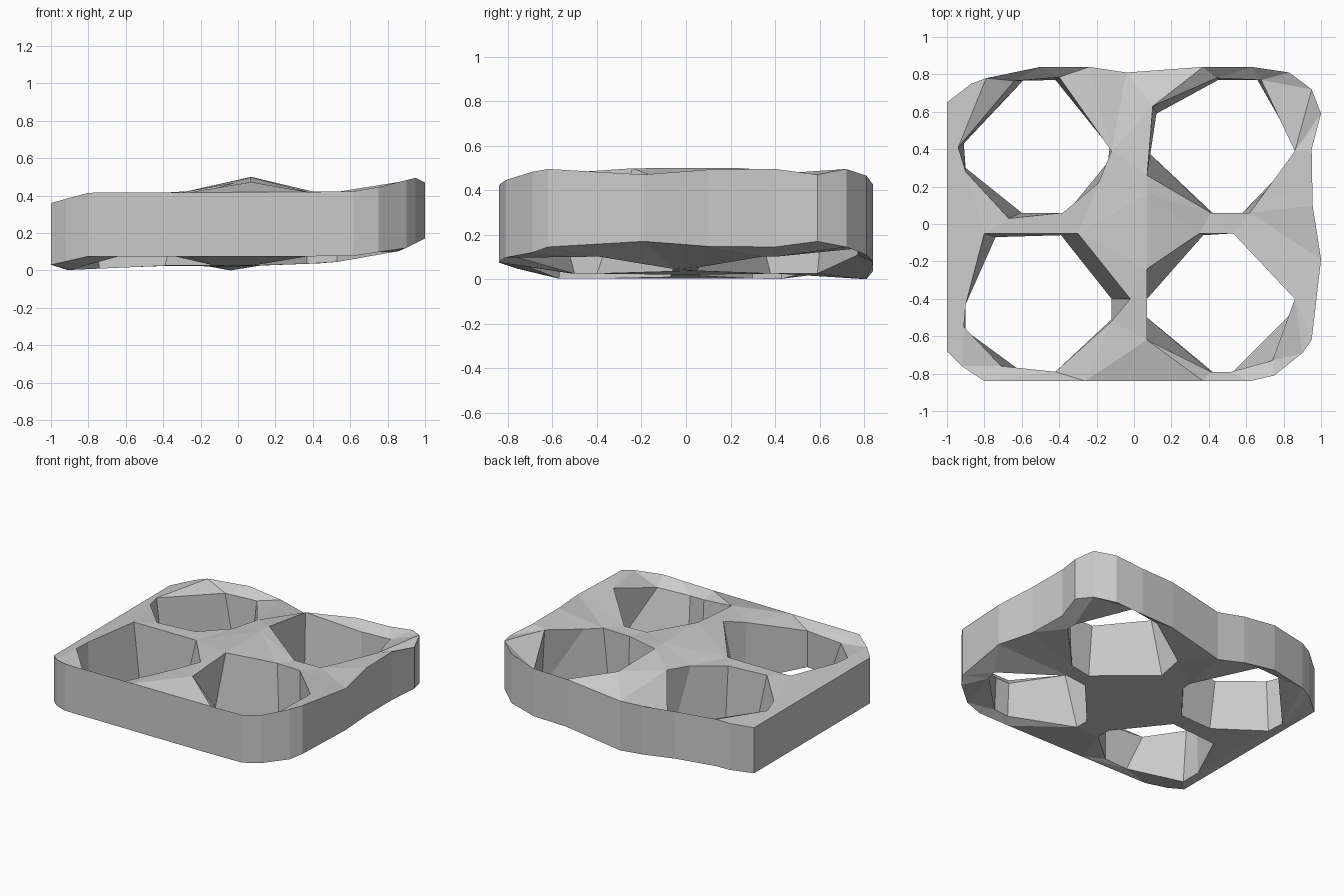
import bpy, bmesh
from mathutils import Vector
from mathutils.geometry import delaunay_2d_cdt

if "Cube" in bpy.data.objects:
    bpy.data.objects.remove(bpy.data.objects["Cube"])


def interp(x, table):
    """Piecewise linear lookup."""
    if x <= table[0][0]:
        return table[0][1]
    for (x0, z0), (x1, z1) in zip(table, table[1:]):
        if x <= x1:
            return z0 + (z1 - z0) * (x - x0) / (x1 - x0)
    return table[-1][1]


# Heights of the slab: curled up on the right, raised over the middle rib
TOP = [(-1, .36), (-.8, .415), (.6, .42), (.75, .445), (.95, .495), (1, .47)]
LOW_OUTER = [(-1, .03), (-.8, .075), (.6, .075), (.9, .12), (.95, .145), (1, .17)]
LOW_INNER = [(-.95, .0), (-.4, .025), (.1, .025), (.5, .04), (.9, .11)]


def back_dip(x, y):
    return max(0, 1 - abs(x + .04) / .42) if y > .7 else 0


def top_z(x, y, outer):
    z = interp(x, TOP)
    if outer:
        return z - .06 * back_dip(x, y)
    if abs(y) > .7:  # thin front and back rims slope down into the holes
        return z - .06
    rib = max(0, 1 - abs(x - .07) / .3)
    return z + .08 * rib * min(1, max(.55, 1.3 - abs(y)))


def low_z(x, y, outer):
    if outer:
        return interp(x, LOW_OUTER) - .075 * back_dip(x, y)
    return interp(x, LOW_INNER) + (.07 if abs(y) > .7 else 0)


# Outer edge, clockwise from the left back corner
outline = [(-1, .65), (-.87, .75), (-.79, .78), (-.5, .84), (-.24, .84), (-.04, .81),
           (.37, .84), (.63, .84), (.83, .81), (.95, .72), (1, .59), (.95, .4), (.955, .1),
           (1, -.19), (.95, -.62), (.9, -.69), (.75, -.81), (.62, -.84), (.37, -.84),
           (-.26, -.84), (-.8, -.84), (-.92, -.76), (-1, -.68)]

# Each hole: upper rim and lower rim, clockwise
back_left = ([(-.9, .28), (-.94, .41), (-.64, .765), (-.4, .785), (-.12, .39), (-.19, .22), (-.38, .06), (-.67, .03)],
             [(-.9, .3), (-.91, .43), (-.59, .77), (-.42, .77), (-.13, .41), (-.14, .33), (-.36, .06), (-.6, .06)])
back_right = ([(.07, .26), (.1, .63), (.44, .78), (.68, .77), (.86, .39), (.7, .17), (.62, .06), (.41, .06)],
              [(.08, .38), (.12, .59), (.45, .77), (.66, .77), (.86, .42), (.86, .35), (.58, .06), (.43, .05)])
front_left = ([(-.91, -.55), (-.9, -.43), (-.8, -.05), (-.3, -.05), (-.02, -.4), (-.12, -.52), (-.42, -.79), (-.71, -.76)],
              [(-.9, -.57), (-.9, -.42), (-.74, -.07), (-.39, -.06), (-.12, -.4), (-.12, -.51), (-.42, -.79), (-.6, -.79)])
front_right = ([(.07, -.62), (.07, -.24), (.35, -.05), (.53, -.05), (.86, -.4), (.74, -.73), (.52, -.79), (.41, -.79)],
               [(.07, -.5), (.07, -.4), (.37, -.06), (.53, -.05), (.86, -.4), (.84, -.48), (.53, -.79), (.42, -.79)])
holes = [back_left, back_right, front_left, front_right]

bm = bmesh.new()


def in_material(p, rings):
    """Even-odd test: inside the outline and outside every hole."""
    inside = False
    for ring in rings:
        for (x0, y0), (x1, y1) in zip(ring, ring[1:] + ring[:1]):
            if (y0 > p.y) != (y1 > p.y) and p.x < x0 + (x1 - x0) * (p.y - y0) / (y1 - y0):
                inside = not inside
    return inside


def build_face(rings, height, peak):
    """Triangulate the outline minus the holes and return its rings of vertices."""
    pts, edges, verts, loops = [], [], [], []
    for i, ring in enumerate(rings):
        n0, n = len(pts), len(ring)
        loop = [bm.verts.new((x, y, height(x, y, i == 0))) for x, y in ring]
        loops.append(loop)
        verts += loop
        pts += [Vector(p) for p in ring]
        edges += [(n0 + k, n0 + (k + 1) % n) for k in range(n)]
    pts.append(Vector(peak[:2]))
    verts.append(bm.verts.new(peak))
    res = delaunay_2d_cdt(pts, edges, [], 0, 1e-5)
    # Look the vertices up by position
    found = [min(range(len(pts)), key=lambda i: (pts[i] - v).length) for v in res[0]]
    for f in res[2]:
        ids = [found[k] for k in f]
        centre = sum((pts[i] for i in ids), Vector((0, 0))) / len(ids)
        if len(set(ids)) == 3 and in_material(centre, rings):
            tri = [verts[i] for i in ids]
            if not bm.faces.get(tri):
                bm.faces.new(tri)
    return loops


# Upper and lower faces
upper = build_face([outline] + [h[0] for h in holes], top_z, (.07, .16, .5))
lower = build_face([outline] + [h[1] for h in holes], low_z, (-.03, 0, .02))

# Outer wall and hole walls
for a, b in zip(upper, lower):
    for k in range(len(a)):
        j = (k + 1) % len(a)
        bm.faces.new((a[k], a[j], b[j], b[k]))

bmesh.ops.recalc_face_normals(bm, faces=bm.faces)
mesh = bpy.data.meshes.new("four_hole_slab")
bm.to_mesh(mesh)
bm.free()
slab = bpy.data.objects.new("four_hole_slab", mesh)
bpy.context.collection.objects.link(slab)
